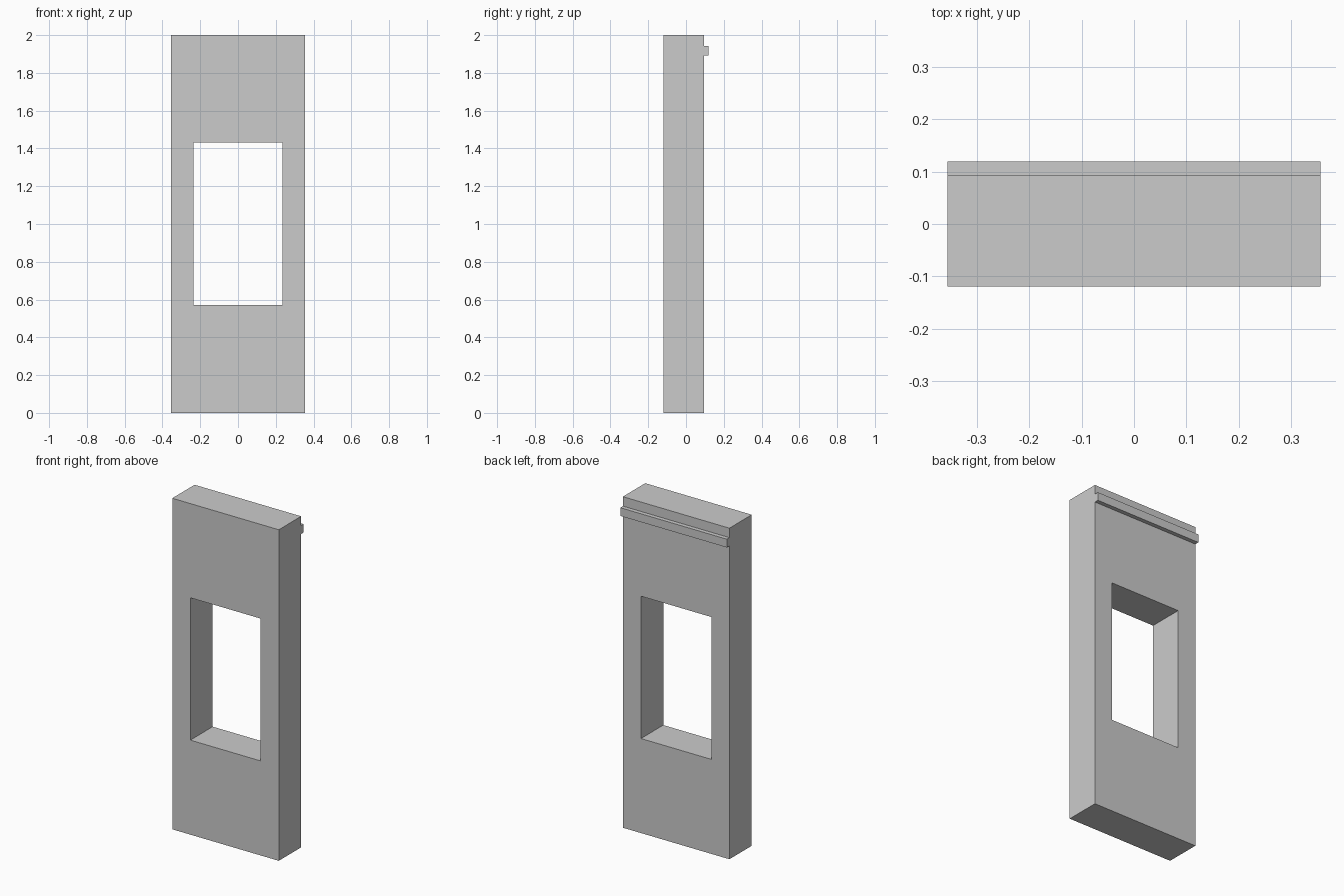
import bpy, bmesh

if "Cube" in bpy.data.objects:
    bpy.data.objects.remove(bpy.data.objects["Cube"])

HALF_W, HEIGHT = 0.356, 2.0
Y_FRONT, Y_BACK, Y_LEDGE = -0.119, 0.094, 0.119

concrete = bpy.data.materials.new("light grey")
concrete.diffuse_color = (0.6, 0.6, 0.6, 1)
concrete.use_nodes = True
concrete.node_tree.nodes["Principled BSDF"].inputs["Base Color"].default_value = concrete.diffuse_color


def add_object(name, bm):
    bmesh.ops.recalc_face_normals(bm, faces=bm.faces)
    mesh = bpy.data.meshes.new(name)
    bm.to_mesh(mesh)
    bm.free()
    mesh.materials.append(concrete)
    obj = bpy.data.objects.new(name, mesh)
    bpy.context.collection.objects.link(obj)


def rectangle(bm, half_w, z0, z1, y):
    corners = [(-half_w, z0), (half_w, z0), (half_w, z1), (-half_w, z1)]
    return [bm.verts.new((x, y, z)) for x, z in corners]


def bridge(bm, a, b):
    for i in range(4):
        j = (i + 1) % 4
        bm.faces.new((a[i], a[j], b[j], b[i]))


# Wall panel: four rectangular rings joined around the window opening
bm = bmesh.new()
rings = []
for y, outer_first in ((Y_FRONT, True), (Y_BACK, False)):
    outer = rectangle(bm, HALF_W, 0, HEIGHT, y)
    inner = rectangle(bm, 0.235, 0.571, 1.431, y)
    rings += [outer, inner] if outer_first else [inner, outer]
for i in range(4):
    bridge(bm, rings[i], rings[(i + 1) % 4])
add_object("wall_panel", bm)

# Ledge strip along the top of the back face
bm = bmesh.new()
near = rectangle(bm, HALF_W, 1.893, 1.943, Y_BACK)
far = rectangle(bm, HALF_W, 1.893, 1.943, Y_LEDGE)
bridge(bm, near, far)
bm.faces.new(near)
bm.faces.new(far)
add_object("back_ledge", bm)
